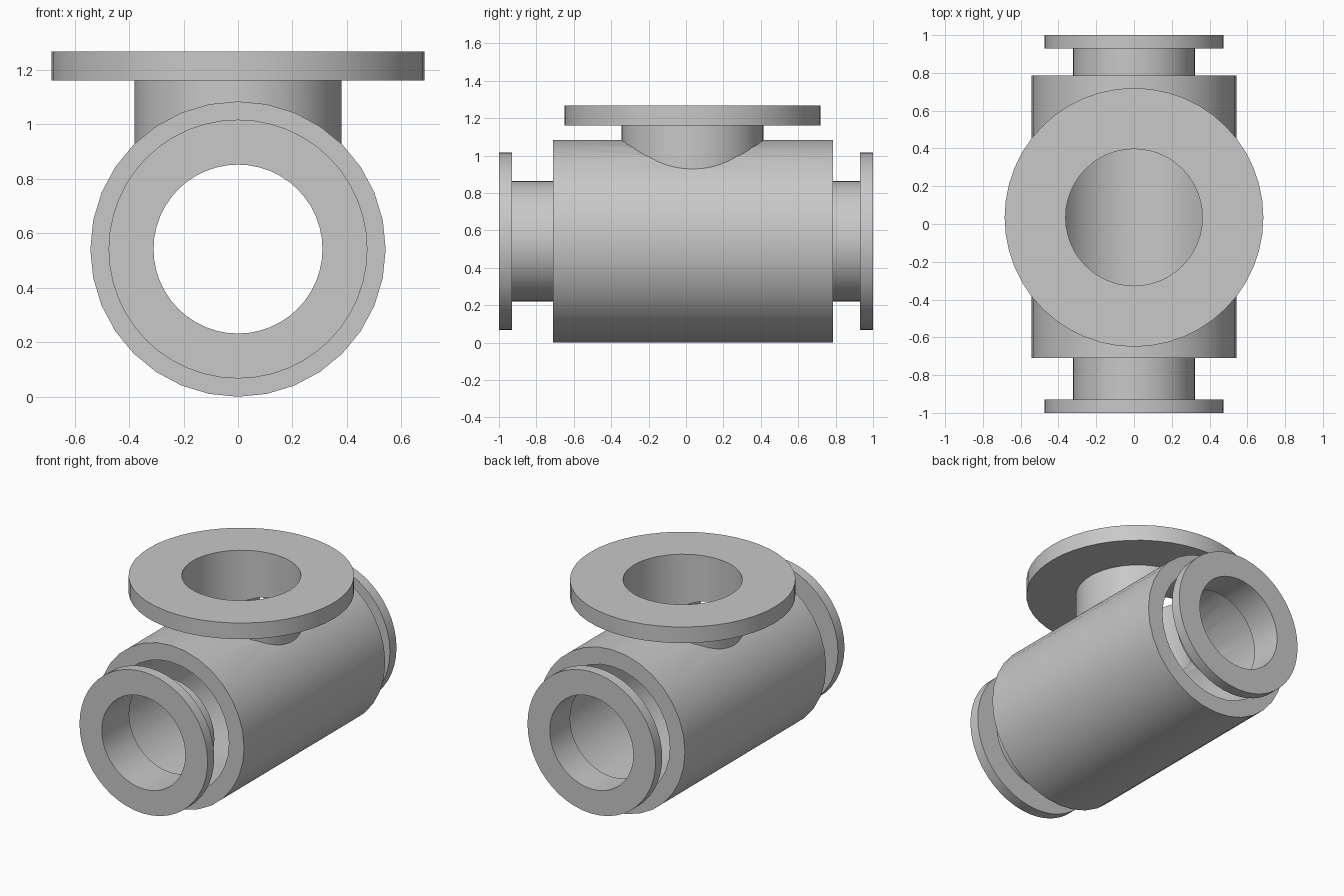
import bpy, bmesh, math
from mathutils import Matrix

if "Cube" in bpy.data.objects:
    bpy.data.objects.remove(bpy.data.objects["Cube"])

AXIS_Z = 0.542      # height of the main bore axis
BRANCH_Y = 0.035    # centre of the upward branch
BODY_R, BODY_IN = 0.542, 0.43

grey = bpy.data.materials.new("plain grey")
grey.use_nodes = True
colour = (0.58, 0.58, 0.58, 1)
grey.diffuse_color = colour
grey.node_tree.nodes["Principled BSDF"].inputs["Base Color"].default_value = colour


def finish(name, bm, matrix):
    """Turn a bmesh into a placed, smooth shaded object."""
    bmesh.ops.recalc_face_normals(bm, faces=bm.faces)
    bm.transform(matrix)
    mesh = bpy.data.meshes.new(name)
    bm.to_mesh(mesh)
    bm.free()
    mesh.materials.append(grey)
    obj = bpy.data.objects.new(name, mesh)
    bpy.context.collection.objects.link(obj)
    smooth(obj)
    return obj


def smooth(obj):
    bpy.ops.object.select_all(action="DESELECT")
    obj.select_set(True)
    bpy.context.view_layer.objects.active = obj
    bpy.ops.object.shade_smooth_by_angle(angle=math.radians(30))


def tube(name, outer, inner, start, end, matrix, sides=48, foot=None):
    """Hollow pipe along local z; foot(x) may shape its lower rim."""
    bm = bmesh.new()
    rings = []
    for radius, z, low in ((outer, start, True), (outer, end, False),
                           (inner, end, False), (inner, start, True)):
        ring = []
        for i in range(sides):
            a = math.tau * i / sides
            x, y = radius * math.cos(a), radius * math.sin(a)
            ring.append(bm.verts.new((x, y, foot(x) if low and foot else z)))
        rings.append(ring)
    for k in range(4):
        a, b = rings[k], rings[(k + 1) % 4]
        for i in range(sides):
            j = (i + 1) % sides
            bm.faces.new((a[i], a[j], b[j], b[i]))
    return finish(name, bm, matrix)


# Local z of the main pipes points along world y
along = Matrix.Translation((0, 0, AXIS_Z)) @ Matrix.Rotation(-math.pi / 2, 4, "X")
upward = Matrix.Translation((0, BRANCH_Y, 0))

# Main body, with the branch opening cut through its upper wall
body = tube("body", BODY_R, BODY_IN, -0.71, 0.785, along, 32)
bm = bmesh.new()
bmesh.ops.create_cone(bm, cap_ends=True, segments=48, radius1=0.37, radius2=0.37, depth=1)
cutter = finish("branch_cutter", bm, upward @ Matrix.Translation((0, 0, AXIS_Z + 0.5)))
cutter.hide_render = True
cut = body.modifiers.new("branch_opening", "BOOLEAN")
cut.operation, cut.solver, cut.object = "DIFFERENCE", "EXACT", cutter
bpy.context.view_layer.objects.active = body
bpy.ops.object.modifier_apply(modifier=cut.name)
bpy.data.objects.remove(cutter)
smooth(body)

# End necks and flanges; the necks stand free inside the wider body openings
for side, sign, neck_end in (("front", -1, 0.71), ("back", 1, 0.785)):
    lo, hi = sorted((sign * neck_end, sign * 0.93))
    tube(side + "_neck", 0.322, 0.31, lo, hi, along)
    lo, hi = sorted((sign * 0.93, sign))
    tube(side + "_flange", 0.475, 0.31, lo, hi, along)

# Upward branch, its foot following the inner wall of the body
tube("top_neck", 0.38, 0.362, 0, 1.16, upward,
     foot=lambda x: AXIS_Z + math.sqrt(BODY_IN ** 2 - x * x))
tube("top_flange", 0.685, 0.362, 1.16, 1.268, upward)
